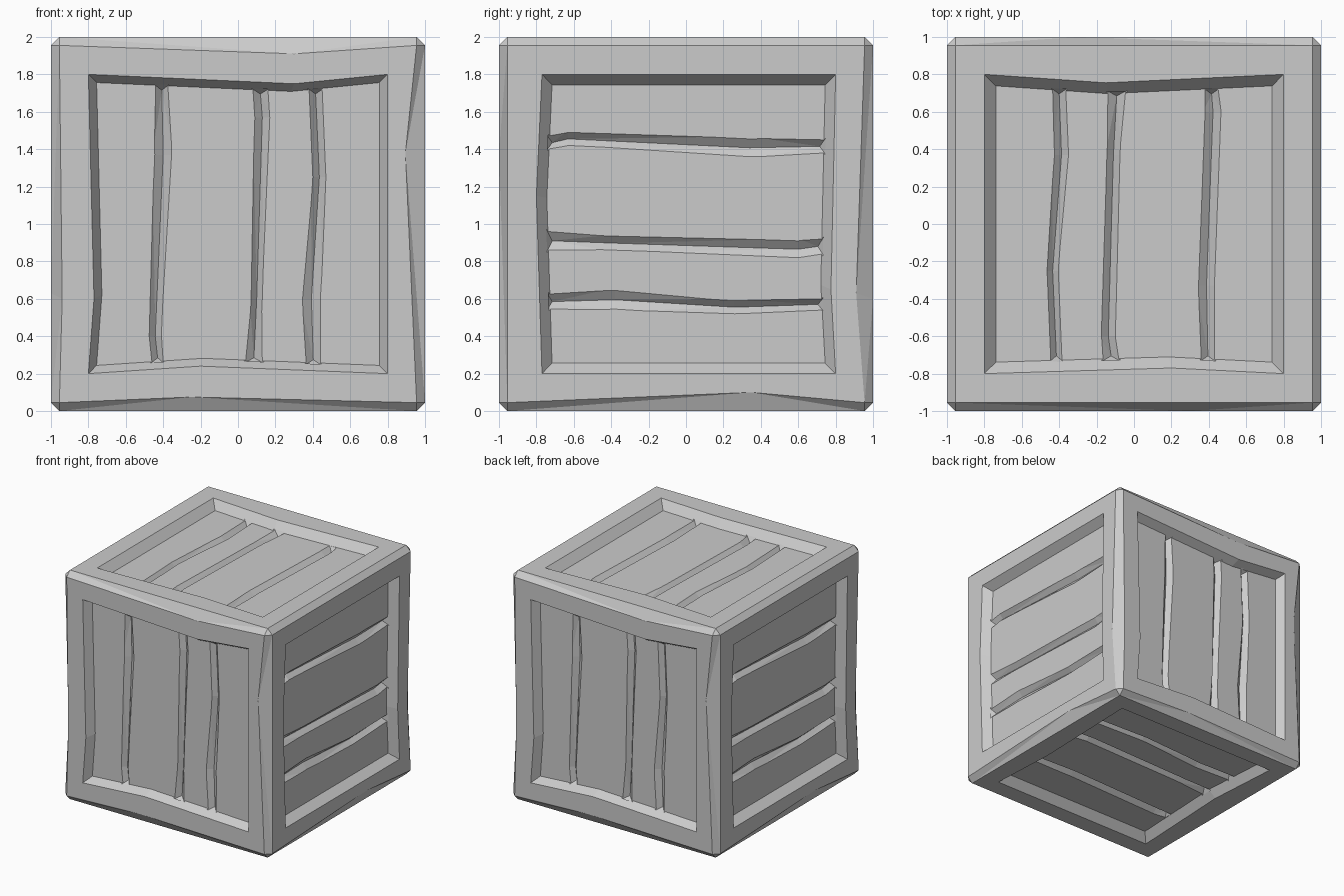
import bpy, bmesh
from mathutils import Vector as V

if "Cube" in bpy.data.objects:
    bpy.data.objects.remove(bpy.data.objects["Cube"])

DEPTH, GROOVE, BEVEL = 0.07, 0.038, 0.045
X, Y, Z = V((1, 0, 0)), V((0, 1, 0)), V((0, 0, 1))
CENTRE = Z.copy()

# Pocket outlines (u, v) with the scale of the pocket floor
FRONT_RIM = [(-.8, .8), (.3, .75), (.8, .8), (.8, -.8), (-.2, -.76), (-.8, -.8), (-.77, -.4)]
SIDE_RIM = [(-.77, .8), (.8, .8), (.775, -.35), (.8, -.8), (-.77, -.8), (-.8, .15)]
TOP_RIM = [(-.8, .8), (-.15, .755), (.8, .8), (.8, -.8), (.2, -.77), (-.8, -.8)]

# Gaps between planks: (position along the gap, one lip, other lip)
FRONT_GAPS = [
    [(.73, -.44, -.375), (.37, -.445, -.355), (-.6, -.475, -.41), (-.73, -.46, -.4)],
    [(.71, .08, .16), (.57, .09, .17), (-.4, .07, .13), (-.73, .04, .13)],
    [(.71, .38, .45), (.25, .4, .47), (-.4, .345, .44), (-.74, .365, .44)]]
SIDE_GAPS = [
    [(-.73, .4, .47), (-.63, .42, .49), (.34, .36, .455), (.73, .38, .45)],
    [(-.73, -.14, -.04), (-.38, -.14, -.065), (.6, -.18, -.09), (.72, -.16, -.08)],
    [(-.73, -.455, -.375), (-.38, -.455, -.355), (.26, -.48, -.41), (.72, -.46, -.4)]]
TOP_GAPS = [
    [(.71, -.435, -.365), (.37, -.425, -.35), (-.25, -.465, -.405), (-.72, -.445, -.385)],
    [(.7, -.14, -.045), (.37, -.145, -.075), (-.6, -.175, -.1), (-.72, -.165, -.08)],
    [(.71, .38, .45), (.6, .38, .465), (-.33, .345, .43), (-.72, .36, .43)]]

# Worn notches on the frame: (side, as u/v direction, position along it, amount)
FRONT_DENTS = [((0, -1), -.25, .03), ((0, 1), .3, .045), ((1, 0), .38, .06), ((-1, 0), -.4, .015)]
SIDE_DENTS = [((0, -1), .35, .055), ((1, 0), -.37, .045)]

FRONT = (FRONT_RIM, .945, FRONT_GAPS, False, FRONT_DENTS)
SIDE = (SIDE_RIM, .93, SIDE_GAPS, True, SIDE_DENTS)
TOP = (TOP_RIM, .923, TOP_GAPS, False, [])
FACES = [(X, Z, FRONT), (-X, Z, FRONT), (Y, Z, SIDE), (-Y, Z, SIDE), (X, Y, TOP), (-Y, -X, TOP)]


def make_object(name, bm):
    bmesh.ops.recalc_face_normals(bm, faces=bm.faces)
    mesh = bpy.data.meshes.new(name)
    bm.to_mesh(mesh)
    bm.free()
    ob = bpy.data.objects.new(name, mesh)
    bpy.context.collection.objects.link(ob)
    return ob


def loft(bm, rings, triangulate=False):
    """Closed solid through a series of matching rings."""
    rings = [[bm.verts.new(p) for p in ring] for ring in rings]
    faces = [bm.faces.new(rings[0]), bm.faces.new(rings[-1])]
    for a, b in zip(rings, rings[1:]):
        for i in range(len(a)):
            j = (i + 1) % len(a)
            faces.append(bm.faces.new((a[i], a[j], b[j], b[i])))
    if triangulate:
        bmesh.ops.triangulate(bm, faces=faces)


def place(u, v, a, b, h):
    """Point on a crate side; h is the height above its outer surface."""
    return CENTRE + u * a + v * b + u.cross(v) * (1 + h)


# Chamfered block with worn frame edges
body = bmesh.new()
bmesh.ops.create_cube(body, size=2)
bmesh.ops.bevel(body, geom=body.edges[:], offset=BEVEL, segments=1, affect='EDGES')
for u, v, (rim, scale, gaps, across, dents) in FACES:
    n = u.cross(v)
    for (su, sv), pos, amount in dents:
        side = u * su + v * sv
        along = v if su else u
        for e in body.edges:
            if all(abs(p.co.dot(n) - 1) < .01 and abs(p.co.dot(side) - 1 + BEVEL) < .01 for p in e.verts):
                _, new = bmesh.utils.edge_split(e, e.verts[0], .5)
                new.co = n + along * pos + side * (1 - BEVEL - amount)
                break
bmesh.ops.translate(body, verts=body.verts, vec=CENTRE)
bmesh.ops.triangulate(body, faces=[f for f in body.faces if max(abs(c) for c in f.normal) < .95])
crate = make_object("crate", body)

# Cutters for the pockets and for the V gaps between planks
pockets, grooves = bmesh.new(), bmesh.new()
LIFT = .01
for u, v, (rim, scale, gaps, across, dents) in FACES:
    slope = (1 - scale) / DEPTH
    loft(pockets, [[place(u, v, a * (1 + slope * h), b * (1 + slope * h), h) for a, b in rim]
                   for h in (.03, -DEPTH)])
    for gap in gaps:
        rings = []
        for i, (t, lo, hi) in enumerate(gap):
            end = (1 if t > 0 else -1) if i in (0, len(gap) - 1) else 0
            grow = (hi - lo) / 2 * LIFT / GROOVE
            ring = [(t + end * .017, lo - grow, LIFT), (t + end * .017, hi + grow, LIFT),
                    (t - end * .015, (lo + hi) / 2, -GROOVE)]
            rings.append([place(u, v, *((p, q) if across else (q, p)), h - DEPTH) for p, q, h in ring])
        loft(grooves, rings, True)

# Carve the crate
bpy.context.view_layer.objects.active = crate
for name, bm in (("pocket_cutter", pockets), ("plank_gap_cutter", grooves)):
    cutter = make_object(name, bm)
    cutter.hide_render = True
    mod = crate.modifiers.new(name, 'BOOLEAN')
    mod.operation, mod.solver, mod.object = 'DIFFERENCE', 'EXACT', cutter
    bpy.ops.object.modifier_apply(modifier=mod.name)
    bpy.data.objects.remove(cutter)
